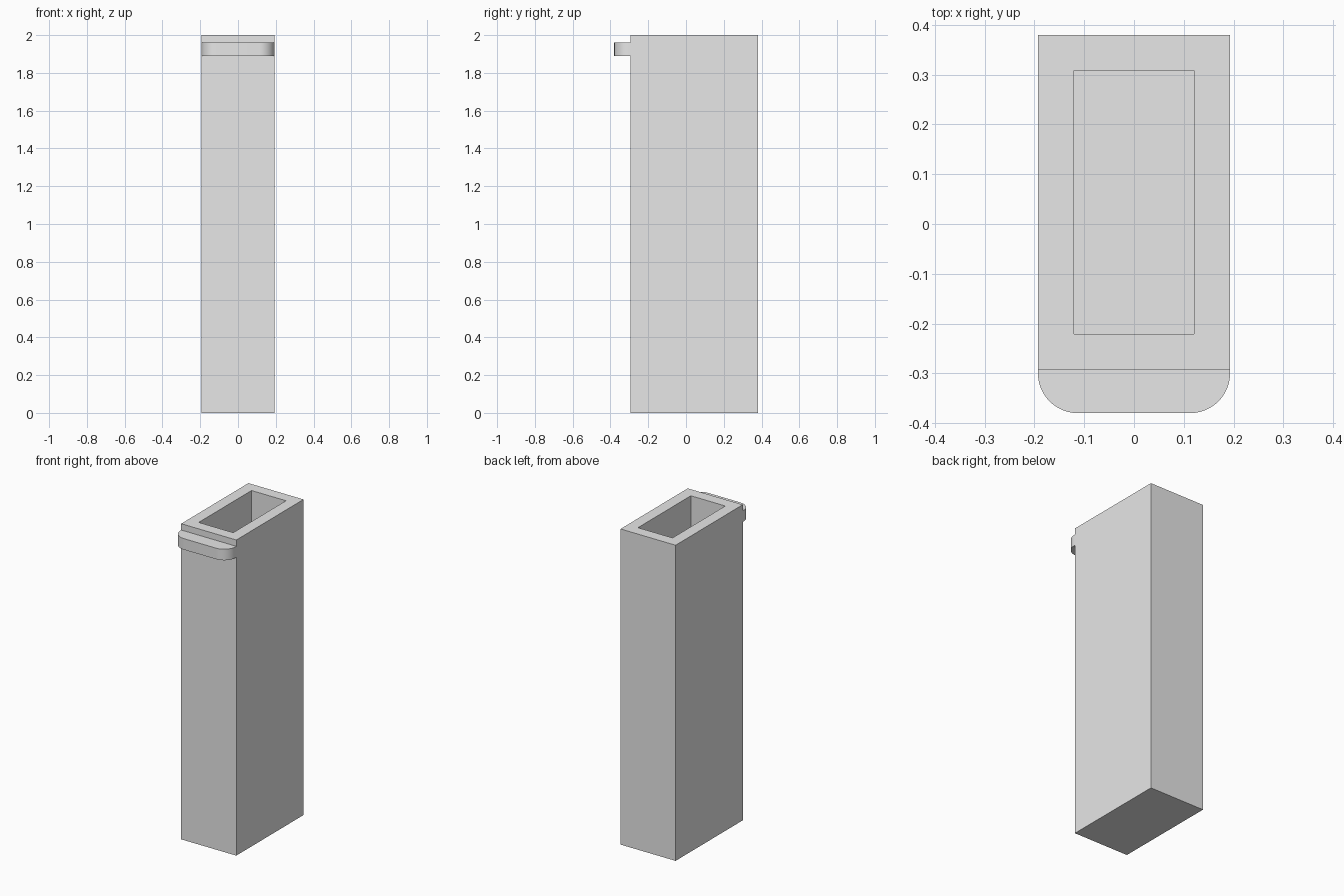
import bpy, bmesh, math

cube = bpy.data.objects.get("Cube")
if cube:
    bpy.data.objects.remove(cube, do_unlink=True)

grey = bpy.data.materials.new("light_grey")
grey.use_nodes = True
grey.diffuse_color = (0.8, 0.8, 0.8, 1)
grey.node_tree.nodes["Principled BSDF"].inputs["Base Color"].default_value = (0.8, 0.8, 0.8, 1)

HALF_WIDTH, FRONT, BACK, HEIGHT = 0.193, -0.293, 0.38, 2.0
WALL = 0.072


def extruded(name, outline, bottom, top, hollow=False):
    """Raise a flat outline into a solid, optionally sinking a cavity in its top."""
    bm = bmesh.new()
    base = bm.faces.new([bm.verts.new((x, y, bottom)) for x, y in outline])
    raised = bmesh.ops.extrude_face_region(bm, geom=[base], use_keep_orig=True)["geom"]
    lid = next(g for g in raised if isinstance(g, bmesh.types.BMFace))
    bmesh.ops.translate(bm, verts=lid.verts[:], vec=(0, 0, top - bottom))
    bmesh.ops.recalc_face_normals(bm, faces=bm.faces[:])
    if hollow:
        bmesh.ops.inset_region(bm, faces=[lid], thickness=WALL, use_even_offset=True)
        sunk = bmesh.ops.extrude_discrete_faces(bm, faces=[lid])["faces"][0]
        bmesh.ops.translate(bm, verts=sunk.verts[:], vec=(0, 0, WALL - top))
    mesh = bpy.data.meshes.new(name)
    bm.to_mesh(mesh)
    bm.free()
    mesh.materials.append(grey)
    obj = bpy.data.objects.new(name, mesh)
    bpy.context.collection.objects.link(obj)
    return obj


# Tall open-topped box
extruded("box_body", [(-HALF_WIDTH, FRONT), (HALF_WIDTH, FRONT),
                      (HALF_WIDTH, BACK), (-HALF_WIDTH, BACK)], 0, HEIGHT, hollow=True)

# Front lip with rounded outer corners
RADIUS, STEPS = 0.08, 12
arc = [(HALF_WIDTH - RADIUS + RADIUS * math.sin(a), -0.38 + RADIUS - RADIUS * math.cos(a))
       for a in (math.pi / 2 * i / STEPS for i in range(STEPS + 1))]
right_side = arc + [(HALF_WIDTH, FRONT)]
lip = extruded("front_lip", right_side + [(-x, y) for x, y in reversed(right_side)], 1.89, 1.96)

bpy.ops.object.select_all(action='DESELECT')
lip.select_set(True)
bpy.context.view_layer.objects.active = lip
bpy.ops.object.shade_smooth_by_angle(angle=math.radians(30))
